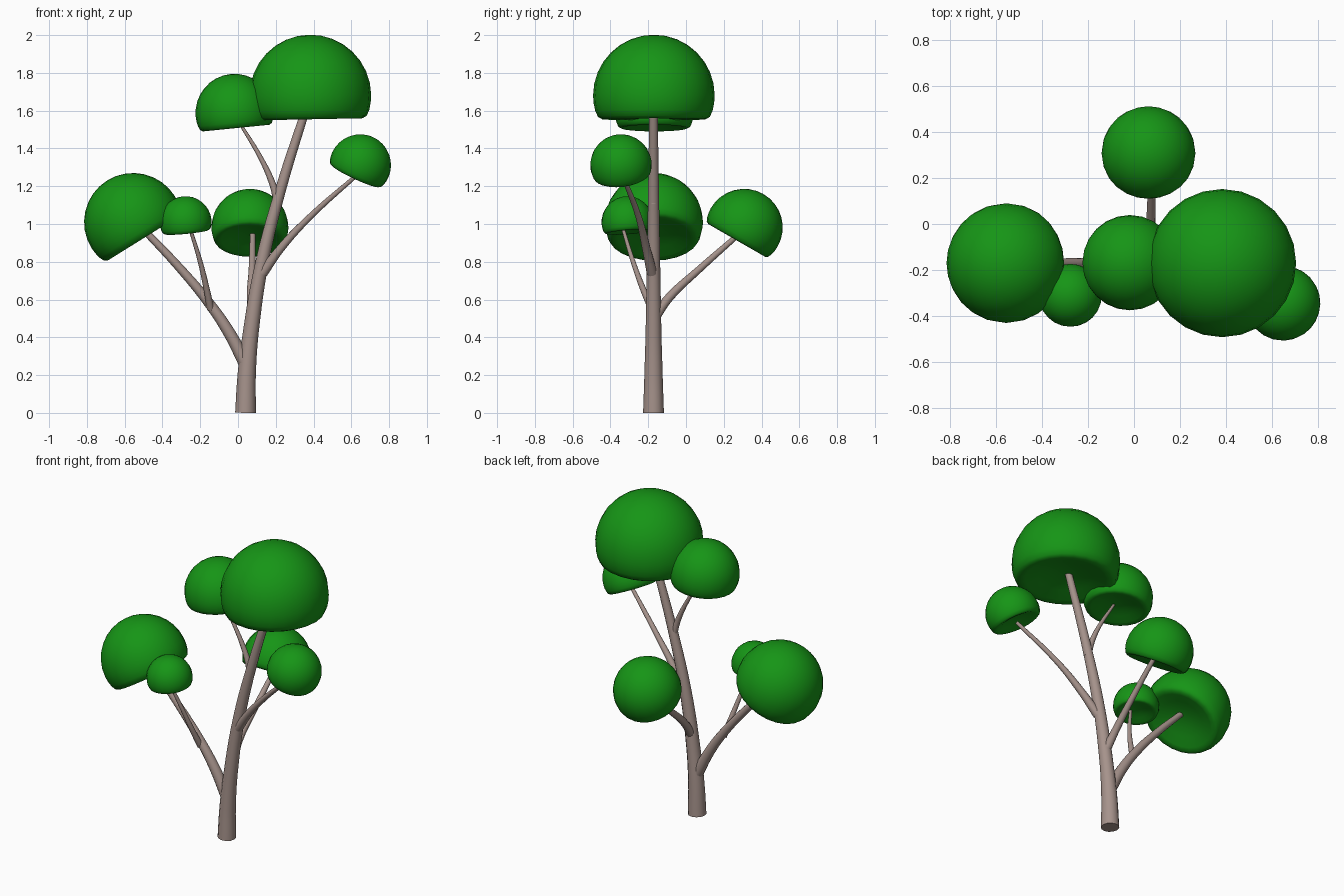
import bpy, bmesh, math
from mathutils import Vector, Matrix

if "Cube" in bpy.data.objects:
    bpy.data.objects.remove(bpy.data.objects["Cube"])


def material(name, color):
    m = bpy.data.materials.new(name)
    m.diffuse_color = color
    m.use_nodes = True
    m.node_tree.nodes["Principled BSDF"].inputs["Base Color"].default_value = m.diffuse_color
    return m


BARK = material("bark", (0.38, 0.29, 0.26, 1))
LEAF = material("leaf_green", (0.008, 0.30, 0.008, 1))


def add_object(name, mesh, mat):
    mesh.materials.clear()
    mesh.materials.append(mat)
    obj = bpy.data.objects.new(name, mesh)
    bpy.context.collection.objects.link(obj)
    bpy.ops.object.select_all(action='DESELECT')
    obj.select_set(True)
    bpy.context.view_layer.objects.active = obj
    bpy.ops.object.shade_smooth_by_angle(angle=math.radians(50))
    return obj


def limb(name, points, r0, r1):
    """Tapered tube through the points."""
    cu = bpy.data.curves.new(name + "_path", 'CURVE')
    cu.dimensions = '3D'
    cu.bevel_depth = 1.0
    cu.bevel_resolution = 4
    cu.resolution_u = 5
    cu.use_fill_caps = True
    sp = cu.splines.new('BEZIER')
    n = len(points)
    sp.bezier_points.add(n - 1)
    for i, (bp, p) in enumerate(zip(sp.bezier_points, points)):
        bp.co = p
        bp.handle_left_type = bp.handle_right_type = 'AUTO'
        bp.radius = r0 + (r1 - r0) * i / (n - 1)
    tmp = bpy.data.objects.new(name + "_path", cu)
    bpy.context.collection.objects.link(tmp)
    deps = bpy.context.evaluated_depsgraph_get()
    mesh = bpy.data.meshes.new_from_object(tmp.evaluated_get(deps))
    bpy.data.objects.remove(tmp)
    return add_object(name, mesh, BARK)


def canopy(name, center, radius, axis):
    """Mushroom-shaped dome with a rounded rim and dented underside."""
    prof = [(math.sin(a), math.cos(a)) for a in
            [math.radians(90 * i / 8) for i in range(9)]]
    prof += [(0.99, -0.13), (0.965, -0.25), (0.92, -0.35), (0.85, -0.39),
             (0.74, -0.37), (0.5, -0.30), (0.25, -0.25), (0, -0.23)]
    bm = bmesh.new()
    verts = [bm.verts.new((r, 0, z)) for r, z in prof]
    edges = [bm.edges.new(pair) for pair in zip(verts, verts[1:])]
    bmesh.ops.spin(bm, geom=verts + edges, cent=(0, 0, 0), axis=(0, 0, 1),
                   angle=math.tau, steps=24, use_merge=False)
    bmesh.ops.remove_doubles(bm, verts=bm.verts, dist=1e-4)
    bmesh.ops.recalc_face_normals(bm, faces=bm.faces)
    rot = Vector((0, 0, 1)).rotation_difference(Vector(axis)).to_matrix().to_4x4()
    bm.transform(Matrix.Translation(center) @ rot @ Matrix.Scale(radius, 4))
    mesh = bpy.data.meshes.new(name)
    bm.to_mesh(mesh)
    bm.free()
    return add_object(name, mesh, LEAF)


Y = -0.172  # plane of the main trunk

# Trunk and branches
limb("trunk", [(0.04, Y, 0), (0.046, Y, 0.2), (0.067, Y, 0.42), (0.128, Y, 0.8),
               (0.225, Y, 1.18), (0.36, Y, 1.61)], 0.055, 0.022)
limb("left_branch", [(0.045, Y, 0.25), (-0.05, Y, 0.43), (-0.16, Y, 0.59),
                     (-0.32, Y, 0.78), (-0.505, Y, 0.975)], 0.036, 0.018)
limb("left_twig", [(-0.145, -0.18, 0.55), (-0.165, -0.225, 0.65),
                   (-0.20, -0.28, 0.80), (-0.255, -0.335, 0.98)], 0.02, 0.009)
limb("back_branch", [(0.08, -0.17, 0.50), (0.07, -0.09, 0.61),
                     (0.075, 0.07, 0.76), (0.078, 0.285, 0.95)], 0.028, 0.014)
limb("right_branch", [(0.13, -0.18, 0.74), (0.225, -0.21, 0.87),
                      (0.378, -0.25, 1.035), (0.625, -0.335, 1.255)], 0.028, 0.011)
limb("upper_branch", [(0.215, Y, 1.10), (0.18, Y, 1.22), (0.12, Y, 1.35),
                      (0.012, Y, 1.53)], 0.022, 0.008)

# Leaf canopies
canopy("top_canopy", (0.383, -0.17, 1.68), 0.322, (-0.02, 0, 1))
canopy("upper_canopy", (-0.018, -0.168, 1.588), 0.207, (-0.1, 0, 1))
canopy("left_canopy", (-0.555, -0.17, 1.01), 0.26, (-0.53, 0, 0.85))
canopy("small_left_canopy", (-0.277, -0.31, 1.01), 0.137, (-0.1, -0.08, 1))
canopy("back_canopy", (0.063, 0.308, 0.982), 0.204, (0, 0.5, 0.87))
canopy("right_canopy", (0.647, -0.344, 1.312), 0.163, (0.42, -0.12, 0.9))
